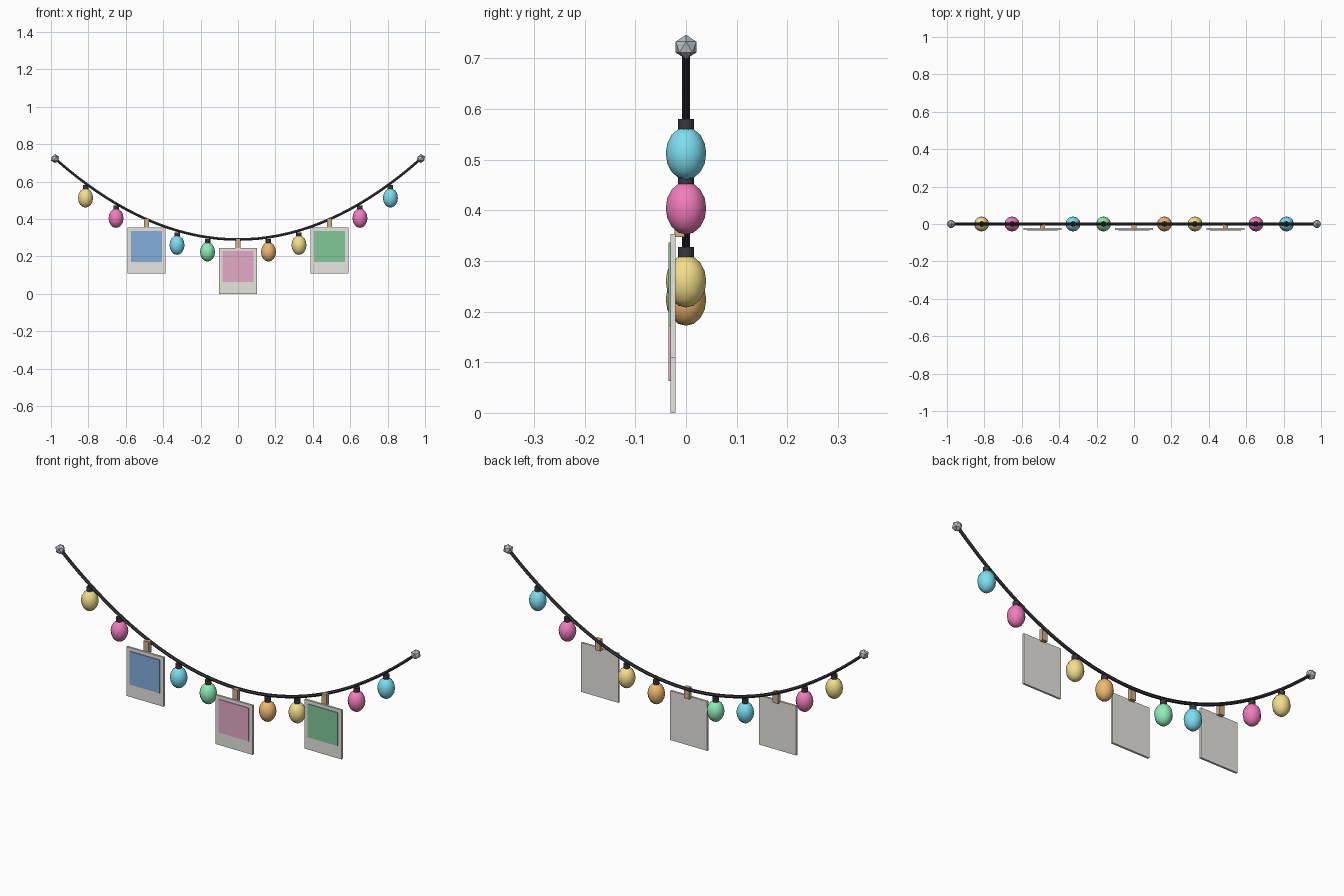
import bpy, math

if "Cube" in bpy.data.objects:
    bpy.data.objects.remove(bpy.data.objects["Cube"])

SPAN, LOW, RISE = 0.978, 0.29, 0.4325
STEP = SPAN / 6


def wire_z(x):
    return LOW + RISE * (x / SPAN) ** 2


def material(name, rgb):
    m = bpy.data.materials.new(name)
    m.diffuse_color = (*rgb, 1)
    m.use_nodes = True
    m.node_tree.nodes["Principled BSDF"].inputs["Base Color"].default_value = m.diffuse_color
    return m


dark = material("dark_rubber", (0.04, 0.04, 0.05))
metal = material("metal", (0.50, 0.53, 0.56))
wood = material("wood", (0.62, 0.43, 0.25))
paper = material("paper", (0.80, 0.78, 0.73))
bulb_mats = [material("bulb_" + n, c) for n, c in (
    ("yellow", (0.90, 0.74, 0.25)), ("pink", (0.88, 0.20, 0.50)),
    ("cyan", (0.20, 0.74, 0.88)), ("green", (0.27, 0.85, 0.47)),
    ("orange", (0.88, 0.48, 0.16)))]
picture_mats = [material("picture_" + n, c) for n, c in (
    ("blue", (0.22, 0.42, 0.72)), ("pink", (0.78, 0.40, 0.58)),
    ("green", (0.22, 0.58, 0.32)))]


def finish(name, mat, smooth=False):
    ob = bpy.context.object
    ob.name = name
    ob.data.materials.append(mat)
    if smooth:
        bpy.ops.object.shade_smooth_by_angle(angle=math.radians(50))
    return ob


def box(name, loc, size, mat):
    bpy.ops.mesh.primitive_cube_add(size=1, location=loc)
    bpy.context.object.scale = size
    bpy.ops.object.transform_apply(location=False, rotation=False, scale=True)
    return finish(name, mat)


# Sagging wire
curve = bpy.data.curves.new("wire", "CURVE")
curve.dimensions = "3D"
curve.bevel_depth = 0.008
curve.bevel_resolution = 1
curve.use_fill_caps = True
N = 36
spline = curve.splines.new("POLY")
spline.points.add(N)
for i, p in enumerate(spline.points):
    x = SPAN * (2 * i / N - 1)
    p.co = (x, 0, wire_z(x), 1)
wire = bpy.data.objects.new("wire", curve)
bpy.context.collection.objects.link(wire)
bpy.context.view_layer.objects.active = wire
wire.select_set(True)
bpy.ops.object.convert(target="MESH")
finish("wire", dark, True)

# End anchors
for side, s in (("left", -1), ("right", 1)):
    bpy.ops.mesh.primitive_ico_sphere_add(
        subdivisions=1, radius=0.0242, location=(s * SPAN, 0, wire_z(SPAN)))
    finish("anchor_" + side, metal)

# Bulbs with sockets
for i, k in enumerate((-5, -4, -2, -1, 1, 2, 4, 5)):
    x = k * STEP
    z = wire_z(x)
    bpy.ops.mesh.primitive_cylinder_add(
        vertices=10, radius=0.0155, depth=0.032, location=(x, 0, z - 0.026))
    finish(f"socket_{i + 1}", dark, True)
    bpy.ops.mesh.primitive_uv_sphere_add(
        segments=12, ring_count=8, radius=1, location=(x, 0, z - 0.078))
    bpy.context.object.scale = (0.04, 0.04, 0.052)
    bpy.ops.object.transform_apply(location=False, rotation=False, scale=True)
    finish(f"bulb_{i + 1}", bulb_mats[i % 5], True)

# Instant photos on clothes pegs
for i, k in enumerate((-3, 0, 3)):
    x = k * STEP
    z = wire_z(x)
    box(f"peg_{i + 1}", (x, -0.013, z - 0.023), (0.028, 0.02, 0.056), wood)
    box(f"photo_card_{i + 1}", (x, -0.026, z - 0.1675), (0.204, 0.01, 0.245), paper)
    box(f"photo_picture_{i + 1}", (x, -0.0325, z - 0.1445), (0.165, 0.005, 0.165),
        picture_mats[i])
